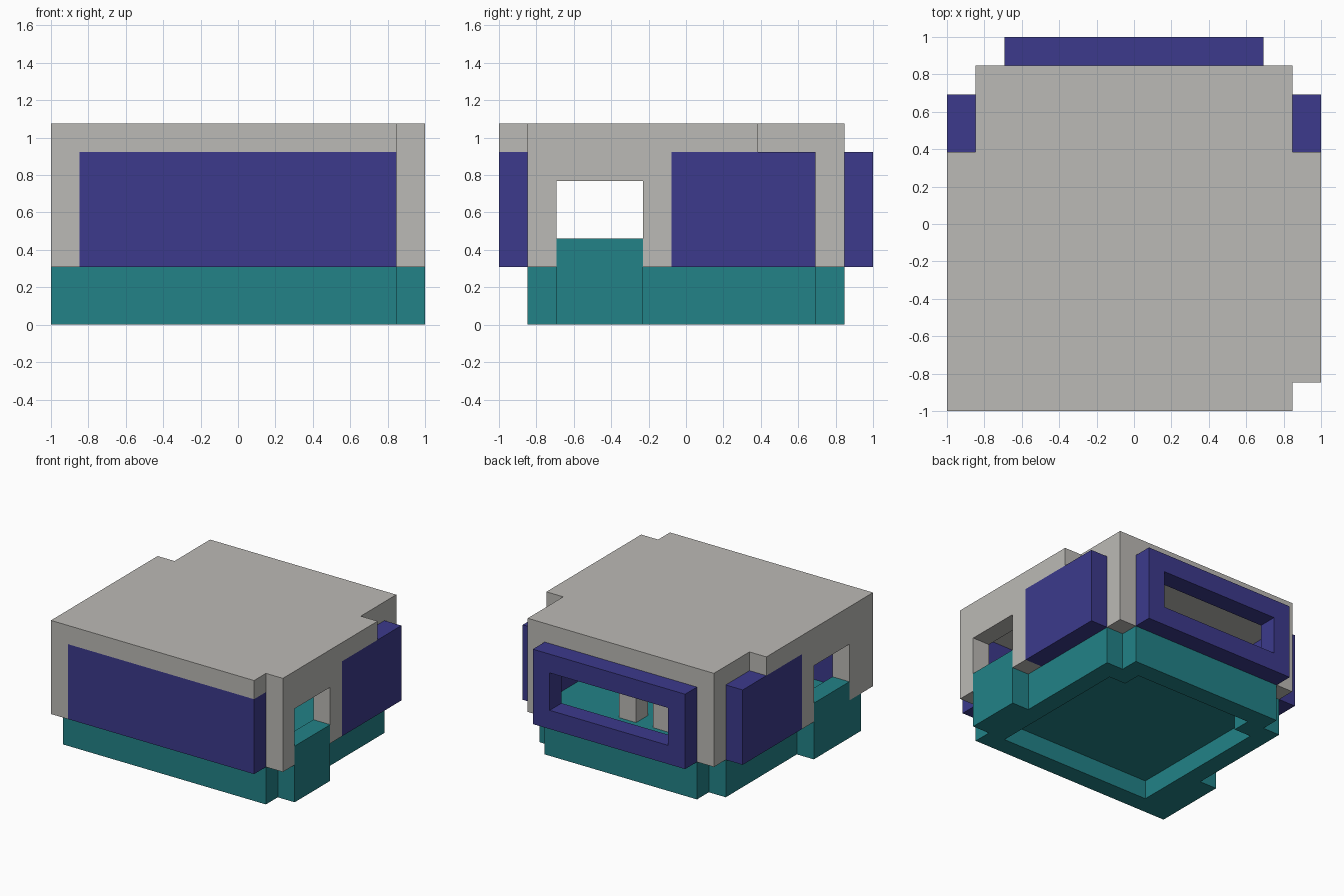
import bpy, bmesh
from math import radians
from mathutils import Vector

UNIT = 2 / 13      # edge length of one block
HALF = 6.5         # blocks from the centre to the edge

if "Cube" in bpy.data.objects:
    bpy.data.objects.remove(bpy.data.objects["Cube"])


def make_material(name, rgb):
    mat = bpy.data.materials.new(name)
    mat.use_nodes = True
    colour = (*rgb, 1)
    mat.diffuse_color = colour
    mat.node_tree.nodes["Principled BSDF"].inputs["Base Color"].default_value = colour
    return mat


grey = make_material("warm grey", (0.50, 0.49, 0.465))
teal = make_material("teal", (0.016, 0.223, 0.242))
blue = make_material("deep blue", (0.045, 0.042, 0.262))


def cells(x0, x1, y0, y1, z0, z1):
    """Block positions filling one box."""
    return {(x, y, z) for x in range(x0, x1) for y in range(y0, y1) for z in range(z0, z1)}


def mirrored(blocks):
    """The blocks together with their copy on the other side."""
    return blocks | {(12 - x, y, z) for x, y, z in blocks}


def build(name, blocks, mat):
    """Skin the outside of a set of blocks and merge its flat faces."""
    bm = bmesh.new()
    for cell in blocks:
        for axis in range(3):
            for sign in (-1, 1):
                n = Vector((0, 0, 0))
                n[axis] = sign
                if tuple(int(c + d) for c, d in zip(cell, n)) in blocks:
                    continue
                u = Vector((0, 0, 0))
                u[(axis + 1) % 3] = 1
                v = n.cross(u)
                mid = Vector(cell) + Vector((0.5, 0.5, 0.5)) + n / 2
                corners = [mid + (a * u + b * v) / 2 for a, b in ((-1, -1), (1, -1), (1, 1), (-1, 1))]
                bm.faces.new([bm.verts.new((p - Vector((HALF, HALF, 0))) * UNIT) for p in corners])
    bmesh.ops.remove_doubles(bm, verts=bm.verts, dist=0.001)
    bmesh.ops.dissolve_limit(bm, angle_limit=radians(1), verts=bm.verts, edges=bm.edges)
    mesh = bpy.data.meshes.new(name)
    bm.to_mesh(mesh)
    bm.free()
    mesh.materials.append(mat)
    obj = bpy.data.objects.new(name, mesh)
    bpy.context.collection.objects.link(obj)
    return obj


# Base: stepped footprint with a raised sill under each side opening
base = cells(0, 12, 1, 2, 0, 2) | cells(0, 13, 2, 5, 0, 2)
base |= cells(1, 12, 5, 11, 0, 2) | cells(2, 11, 11, 12, 0, 2)
base |= mirrored(cells(0, 1, 2, 5, 2, 3))
# Hollow underside
base -= cells(2, 11, 2, 10, 0, 1) | cells(3, 10, 10, 11, 0, 1)
build("base", base, teal)

# Roof slab with one front corner cut away
roof = cells(0, 13, 0, 9, 6, 7) | cells(1, 12, 9, 12, 6, 7)
roof -= cells(12, 13, 0, 1, 6, 7)
# Side walls around the openings, and rear corner posts
frame = mirrored(cells(0, 1, 1, 2, 2, 6) | cells(0, 1, 5, 6, 2, 6)
                 | cells(0, 1, 2, 5, 5, 6) | cells(1, 2, 11, 12, 2, 6))
# Front corner post on the uncut side
frame |= cells(0, 1, 0, 1, 2, 6)
build("roof_and_frame", roof | frame, grey)

# Blue panels
build("front_panel", cells(1, 12, 0, 1, 2, 6), blue)
build("right_panel", cells(0, 1, 6, 11, 2, 6), blue)
build("left_panel", cells(12, 13, 6, 11, 2, 6), blue)
build("rear_window_frame", cells(2, 11, 12, 13, 2, 6) - cells(3, 10, 12, 13, 3, 5), blue)

# Low posts standing inside
for name, x in (("right_inner_post", 5), ("left_inner_post", 7)):
    build(name, cells(x, x + 1, 9, 10, 2, 4), grey)
